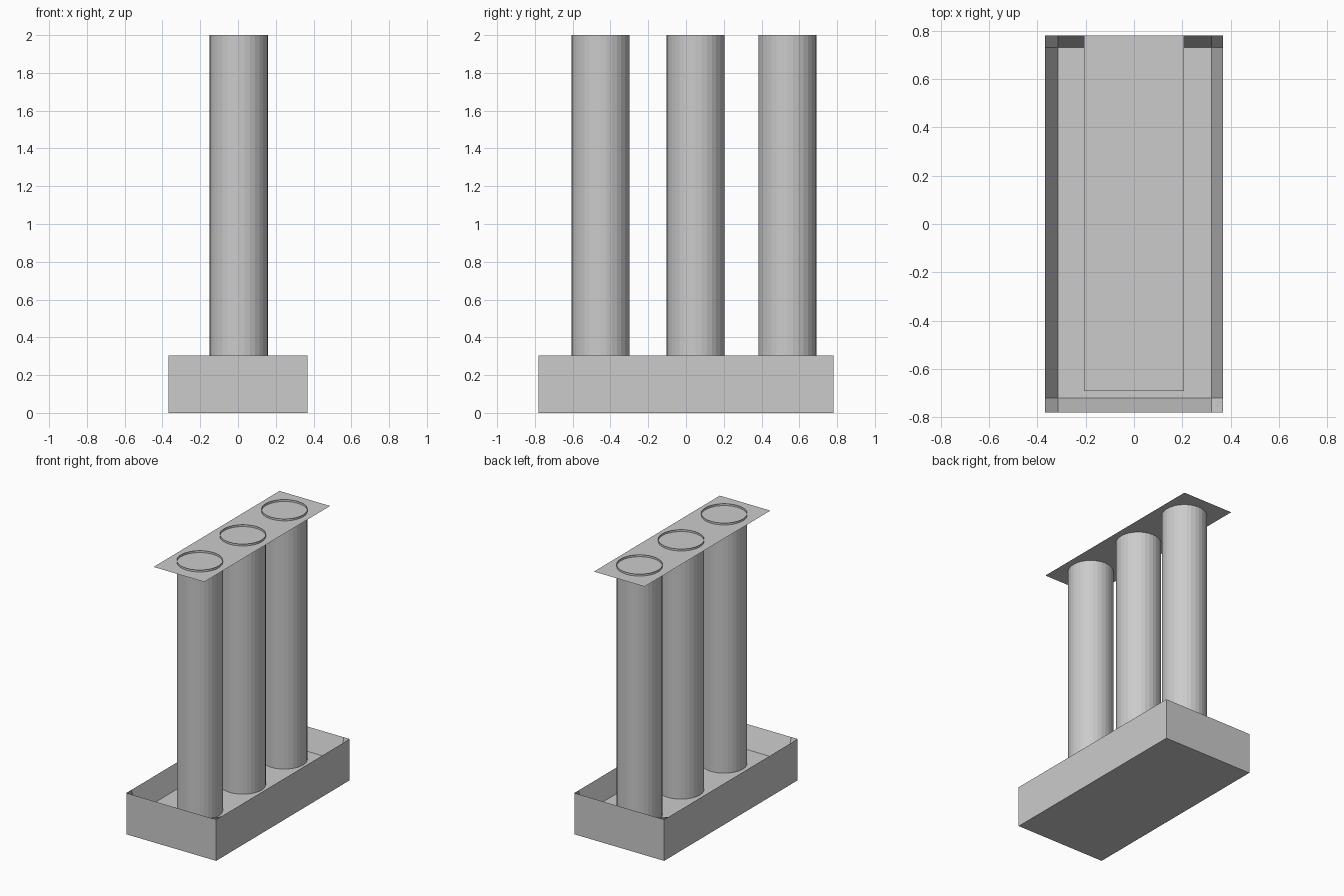
import bpy, bmesh

if "Cube" in bpy.data.objects:
    bpy.data.objects.remove(bpy.data.objects["Cube"])


def make_object(name, bm):
    mesh = bpy.data.meshes.new(name)
    bm.normal_update()
    bm.to_mesh(mesh)
    bm.free()
    obj = bpy.data.objects.new(name, mesh)
    bpy.context.collection.objects.link(obj)
    return obj


# Tray: closed box whose top is a 4 x 4 grid with the centre pushed down
HEIGHT, FLOOR = 0.305, 0.15
xs = [-0.3675, -0.315, 0.32, 0.3675]
ys = [-0.78, -0.72, 0.73, 0.78]
bm = bmesh.new()
grid = [[bm.verts.new((x, y, FLOOR if 0 < i < 3 and 0 < j < 3 else HEIGHT))
         for j, y in enumerate(ys)] for i, x in enumerate(xs)]
for i in range(3):
    for j in range(3):
        bm.faces.new((grid[i][j], grid[i + 1][j], grid[i + 1][j + 1], grid[i][j + 1]))
rim = [e for e in bm.edges if e.is_boundary]
skirt = bmesh.ops.extrude_edge_only(bm, edges=rim)["geom"]
for v in skirt:
    if isinstance(v, bmesh.types.BMVert):
        v.co.z = 0
bmesh.ops.holes_fill(bm, edges=[e for e in bm.edges if e.is_boundary], sides=0)
bmesh.ops.recalc_face_normals(bm, faces=bm.faces)
make_object("tray", bm)

# Three open tubes standing on the tray floor
for n, y in enumerate((-0.452, 0.051, 0.537), 1):
    bm = bmesh.new()
    bmesh.ops.create_cone(bm, cap_ends=False, segments=32, radius1=0.154,
                          radius2=0.154, depth=2 - FLOOR)
    bmesh.ops.translate(bm, verts=bm.verts, vec=(0.004, y, (2 + FLOOR) / 2))
    make_object(f"tube_{n}", bm)

# Thin sheet crossing the tubes just below their rims
bm = bmesh.new()
bm.faces.new([bm.verts.new((x, y, 1.985)) for x, y in
              ((-0.207, -0.69), (0.207, -0.69), (0.207, 0.78), (-0.207, 0.78))])
make_object("top_sheet", bm)
